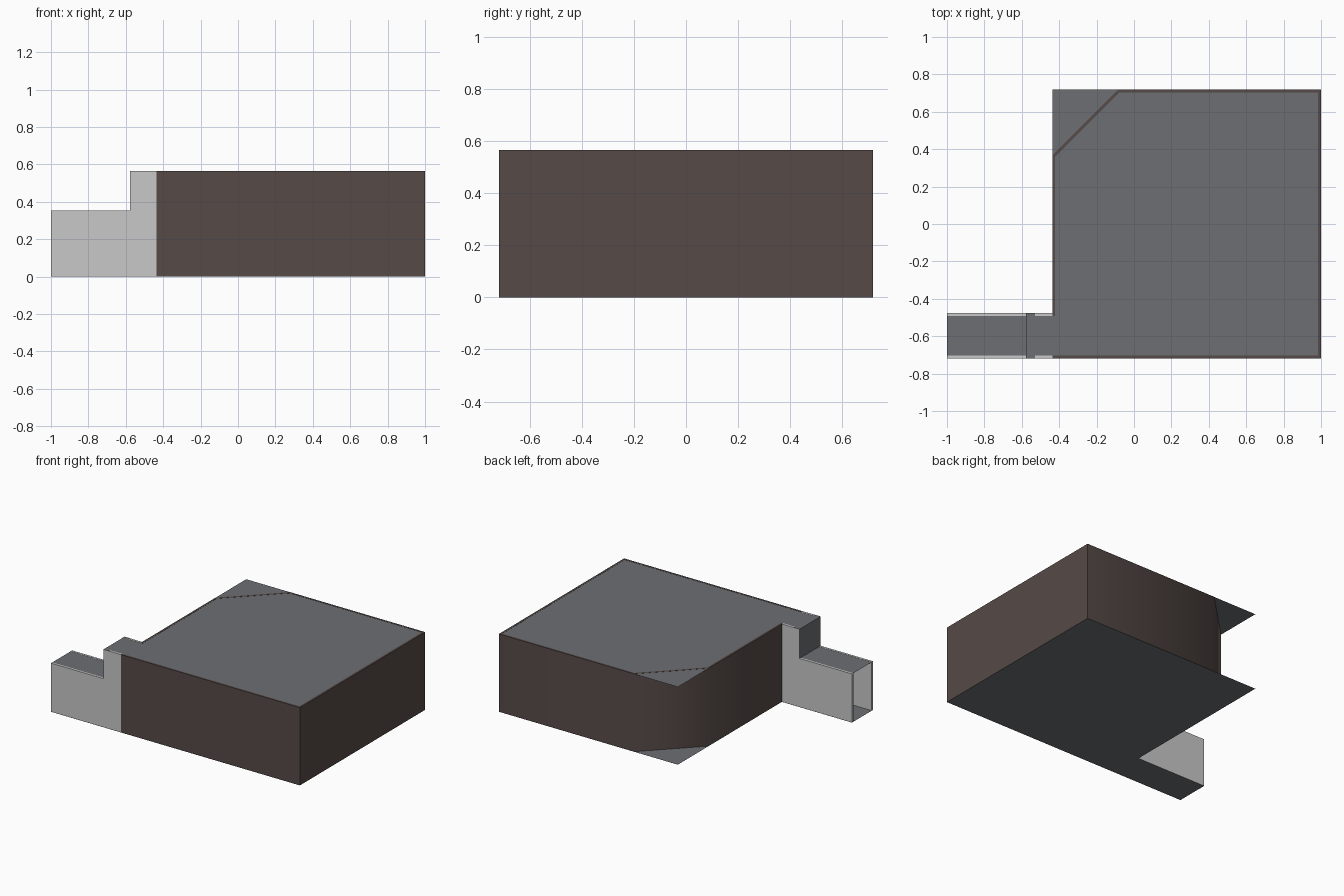
import bpy, bmesh, math
from mathutils import Vector

if "Cube" in bpy.data.objects:
    bpy.data.objects.remove(bpy.data.objects["Cube"])

H, LOW, T = 0.565, 0.353, 0.015      # room height, passage height, wall thickness
X0, X1, Y = -0.437, 1.0, 0.718       # room extents
PY = -0.476                          # back side of the passage
STEP = -0.578                        # where the passage roof drops


def material(name, rgb):
    m = bpy.data.materials.new(name)
    m.use_nodes = True
    m.diffuse_color = (*rgb, 1)
    m.node_tree.nodes["Principled BSDF"].inputs["Base Color"].default_value = (*rgb, 1)
    return m


brown = material("brown wall", (0.093, 0.069, 0.065))
grey = material("slate grey", (0.153, 0.159, 0.168))
light = material("light grey", (0.578, 0.578, 0.578))


def finish(name, bm, mat):
    mesh = bpy.data.meshes.new(name)
    bm.to_mesh(mesh)
    bm.free()
    mesh.materials.append(mat)
    ob = bpy.data.objects.new(name, mesh)
    bpy.context.collection.objects.link(ob)
    return ob


def extruded(name, points, direction, mat):
    """Polygon, made solid along a direction if one is given."""
    bm = bmesh.new()
    face = bm.faces.new([bm.verts.new(p) for p in points])
    if direction:
        ext = bmesh.ops.extrude_face_region(bm, geom=[face], use_keep_orig=True)
        moved = [v for v in ext["geom"] if isinstance(v, bmesh.types.BMVert)]
        bmesh.ops.translate(bm, verts=moved, vec=direction)
        bmesh.ops.recalc_face_normals(bm, faces=bm.faces)
    return finish(name, bm, mat)


def rect(x0, x1, y0, y1, z):
    return [(x0, y0, z), (x1, y0, z), (x1, y1, z), (x0, y1, z)]


def offset_left(path, d):
    """Mitred copy of an open path, shifted to its left."""
    out = []
    for i, p in enumerate(path):
        before = (p - path[i - 1]).normalized() if i else None
        after = (path[i + 1] - p).normalized() if i < len(path) - 1 else before
        before = before or after
        n1, n2 = Vector((-before.y, before.x)), Vector((-after.y, after.x))
        out.append(p + (n1 + n2) * d / (1 + n1.dot(n2)))
    return out


# Room walls: one band around the room with a cut corner
path = [Vector(p) for p in ((X0, -Y), (X1, -Y), (X1, Y), (-0.085, Y), (X0, 0.366), (X0, PY - T))]
outline = path + offset_left(path, T)[::-1]
walls = extruded("room_walls", [(p.x, p.y, 0) for p in outline], (0, 0, H), brown)
bpy.ops.object.select_all(action="DESELECT")
walls.select_set(True)
bpy.context.view_layer.objects.active = walls
bpy.ops.object.shade_smooth_by_angle(angle=math.radians(60))

# Stepped passage walls, front and back
profile = [(-1, 0), (X0, 0), (X0, H), (STEP, H), (STEP, LOW), (-1, LOW)]
for name, y in (("passage_front_wall", -Y), ("passage_back_wall", PY - T)):
    extruded(name, [(x, y, z) for x, z in profile], (0, T, 0), light)

# Floors and ceilings are thin sheets
e = 0.001
extruded("room_floor", rect(X0, X1, -Y, Y, -0.0005)[::-1], None, grey)
extruded("passage_floor", rect(-1, X0, -Y, PY, -0.0005)[::-1], None, grey)
extruded("room_ceiling", rect(X0, X1, -Y, Y, H - e), None, grey)
extruded("passage_high_ceiling", rect(STEP, X0, -Y, PY, H - e), None, grey)
extruded("passage_low_ceiling", rect(-1, STEP, -Y, PY, LOW - e), None, grey)
extruded("passage_lintel_top", rect(STEP, -0.53, -Y, PY, H + 0.0005), None, grey)

# Upright face where the passage roof steps up
x = STEP - 0.0005
extruded("passage_step", [(x, PY, LOW), (x, -Y, LOW), (x, -Y, H), (x, PY, H)], None, grey)
